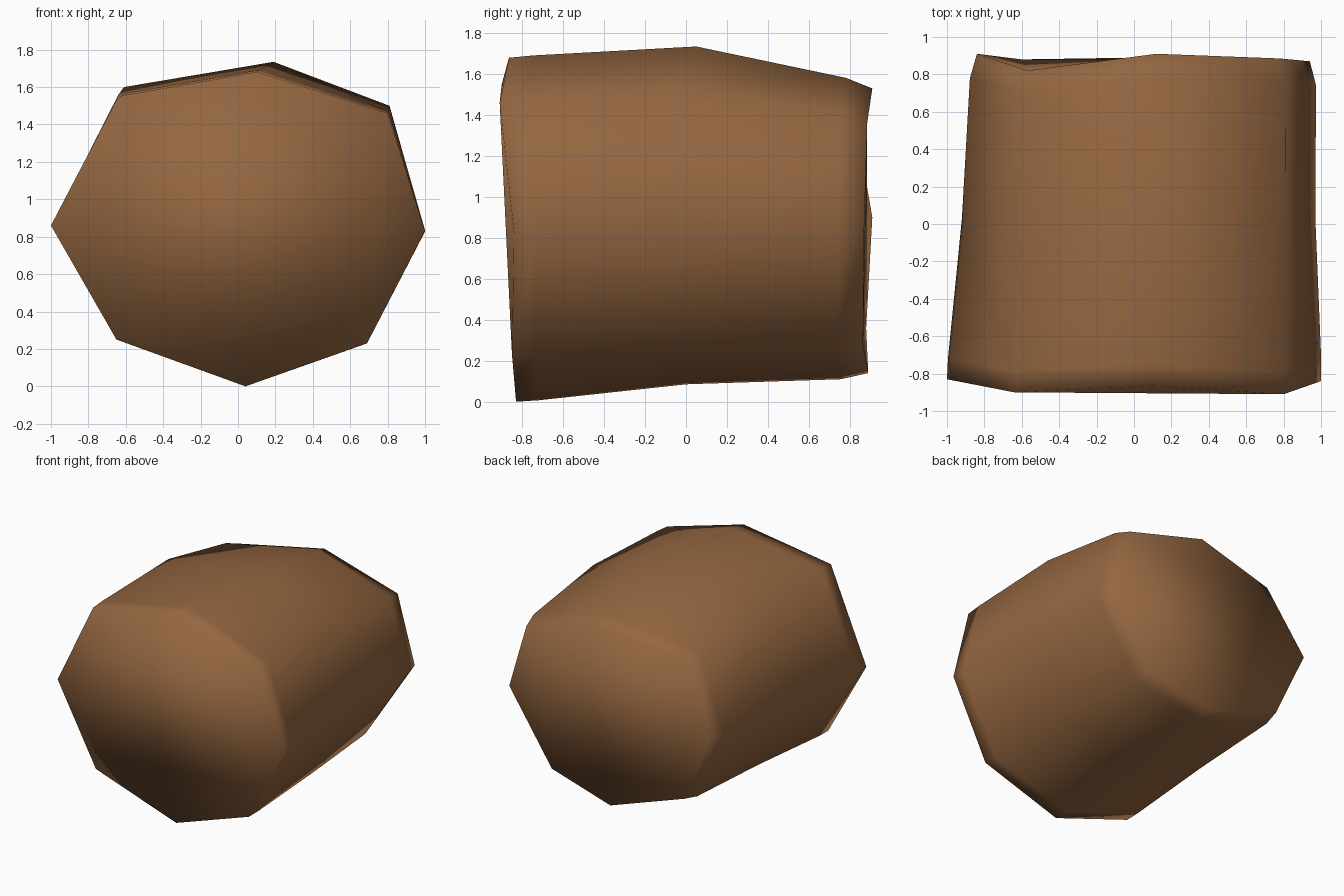
import bpy, bmesh
from mathutils import Vector

if "Cube" in bpy.data.objects:
    bpy.data.objects.remove(bpy.data.objects["Cube"])

# Eight-sided sections of the log: left, lower left, bottom, lower right,
# right, upper right, top, upper left
FRONT = [(-1, -.83, .86), (-.65, -.85, .25), (.04, -.83, 0), (.69, -.85, .23),
         (1, -.84, .83), (.8, -.91, 1.46), (.1, -.865, 1.68), (-.64, -.9, 1.55)]
MIDDLE = [(-.92, .03, .87), (-.63, .0, .3), (.04, .0, .085), (.66, .0, .25),
          (.97, .02, .83), (.81, .0, 1.5), (.19, .05, 1.735), (-.61, .0, 1.6)]
BACK = [(-.84, .91, .9), (-.6, .88, .36), (.04, .89, .14), (.57, .865, .28),
        (.94, .87, .84), (.78, .885, 1.36), (.12, .91, 1.53), (-.57, .82, 1.42)]


def blend(a, b, t, swell=1.0):
    """Support loop between two sections, swollen about the log's axis."""
    out = []
    for p, q in zip(a, b):
        v = Vector(p).lerp(Vector(q), t)
        out.append(Vector((v.x * swell, v.y, .86 + (v.z - .86) * swell)))
    return out


rings = [FRONT, blend(FRONT, MIDDLE, .13, 1.005), MIDDLE,
         blend(MIDDLE, BACK, .85, 1.03), BACK]

# Log body: bridge the sections and close both ends
bm = bmesh.new()
loops = [[bm.verts.new(p) for p in ring] for ring in rings]
for a, b in zip(loops, loops[1:]):
    for i in range(8):
        j = (i + 1) % 8
        bm.faces.new((a[i], a[j], b[j], b[i]))
bm.faces.new(loops[0])
bm.faces.new(loops[-1])
bmesh.ops.recalc_face_normals(bm, faces=bm.faces)
for f in bm.faces:
    f.smooth = True
mesh = bpy.data.meshes.new("log")
bm.to_mesh(mesh)
bm.free()

brown = bpy.data.materials.new("wood brown")
brown.diffuse_color = (.30, .135, .053, 1)
brown.use_nodes = True
brown.node_tree.nodes["Principled BSDF"].inputs["Base Color"].default_value = brown.diffuse_color
mesh.materials.append(brown)
log = bpy.data.objects.new("log", mesh)
bpy.context.collection.objects.link(log)
